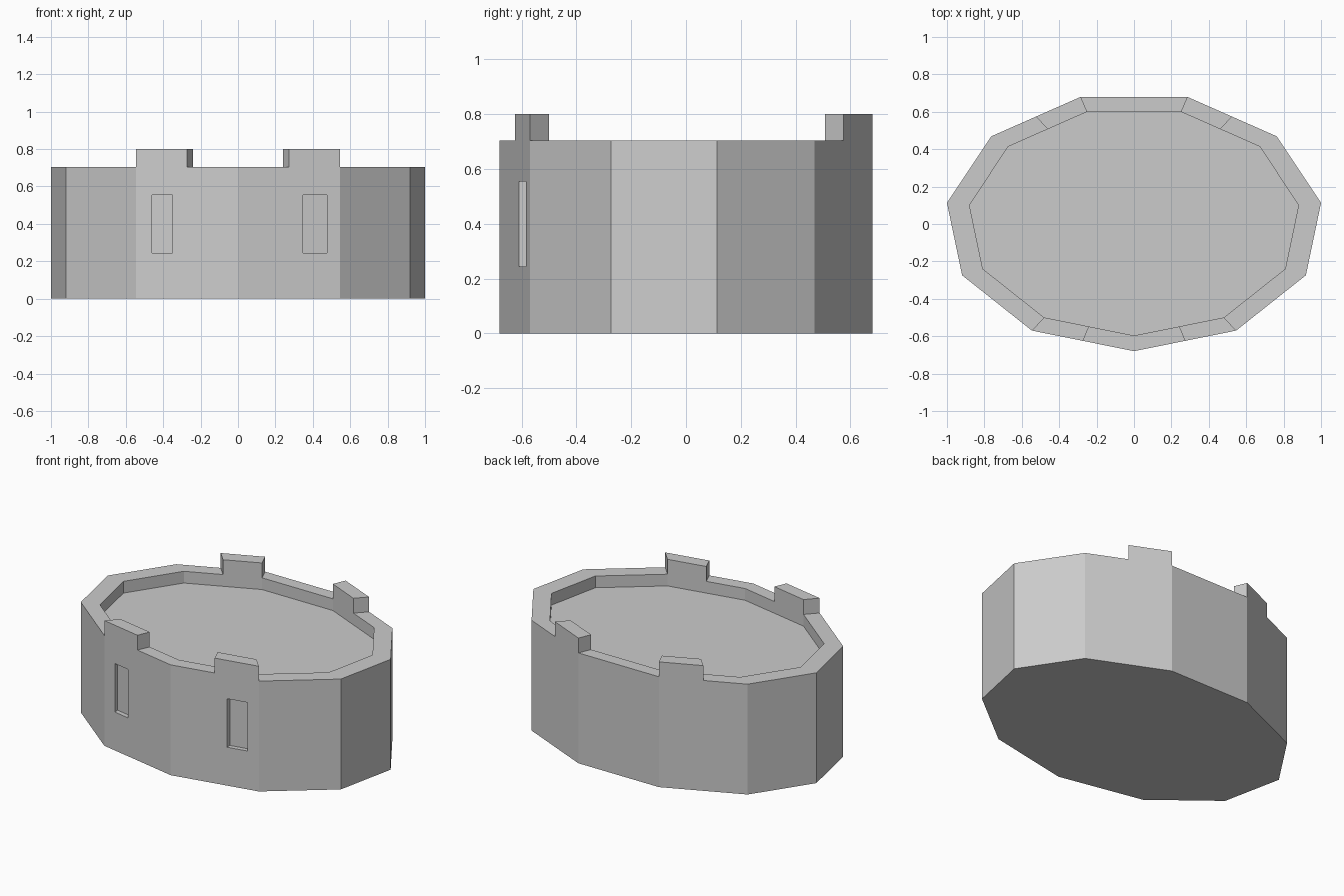
import bpy, bmesh, math

if "Cube" in bpy.data.objects:
    bpy.data.objects.remove(bpy.data.objects["Cube"])

SIDES, RX, RY, SHIFT = 11, 1.0103, 0.694, 0.0141
WALL_TOP, FLOOR_Z, MERLON_TOP = 0.705, 0.63, 0.80


def corner(k, s):
    a = math.tau * k / SIDES
    return RX * s * math.sin(a), -RY * s * math.cos(a) + SHIFT


def loop(bm, s, z):
    """Oval ring with a vertex at every corner and every side's midpoint."""
    ring = []
    for k in range(SIDES):
        (x0, y0), (x1, y1) = corner(k, s), corner(k + 1, s)
        ring.append(bm.verts.new((x0, y0, z)))
        ring.append(bm.verts.new(((x0 + x1) / 2, (y0 + y1) / 2, z)))
    return ring


def make_object(name, bm):
    bmesh.ops.recalc_face_normals(bm, faces=bm.faces[:])
    mesh = bpy.data.meshes.new(name)
    bm.to_mesh(mesh)
    bm.free()
    ob = bpy.data.objects.new(name, mesh)
    bpy.context.collection.objects.link(ob)
    return ob


# Tower body: outer wall, rim, sunken floor
bm = bmesh.new()
rings = [loop(bm, 1, 0), loop(bm, 1, WALL_TOP),
         loop(bm, 0.88, WALL_TOP), loop(bm, 0.88, FLOOR_Z)]
n = 2 * SIDES
bands = []
for a, b in zip(rings, rings[1:]):
    bands.append([bm.faces.new((a[i], a[(i + 1) % n], b[(i + 1) % n], b[i]))
                  for i in range(n)])
bm.faces.new(rings[0][::-1])
bm.faces.new(rings[-1])

# Merlons: raise half-side pieces of the rim, mirrored left and right
merlons = [bands[1][i] for i in (1, 9, n - 2, n - 10)]
raised = bmesh.ops.extrude_discrete_faces(bm, faces=merlons)["faces"]
for v in {v for f in raised for v in f.verts}:
    v.co.z = MERLON_TOP
tower = make_object("tower", bm)


# Window recesses in the two front sides
def front_y(x):
    (x0, y0), (x1, y1) = corner(0, 1), corner(1, 1)
    return y0 + (y1 - y0) * abs(x) / x1


for name, xa, xb in (("left_window_cutter", -0.46, -0.35),
                     ("right_window_cutter", 0.348, 0.475)):
    bm = bmesh.new()
    profile = [(xa, front_y(xa) - 0.1), (xb, front_y(xb) - 0.1),
               (xb, front_y(xb) + 0.03), (xa, front_y(xa) + 0.03)]
    face = bm.faces.new([bm.verts.new((x, y, 0.245)) for x, y in profile])
    top = bmesh.ops.extrude_face_region(bm, geom=[face])["geom"]
    for v in top:
        if isinstance(v, bmesh.types.BMVert):
            v.co.z = 0.555
    cutter = make_object(name, bm)
    cutter.hide_render = True
    mod = tower.modifiers.new(name, 'BOOLEAN')
    mod.operation, mod.object, mod.solver = 'DIFFERENCE', cutter, 'EXACT'
    bpy.context.view_layer.objects.active = tower
    bpy.ops.object.modifier_apply(modifier=name)
    bpy.data.objects.remove(cutter)
